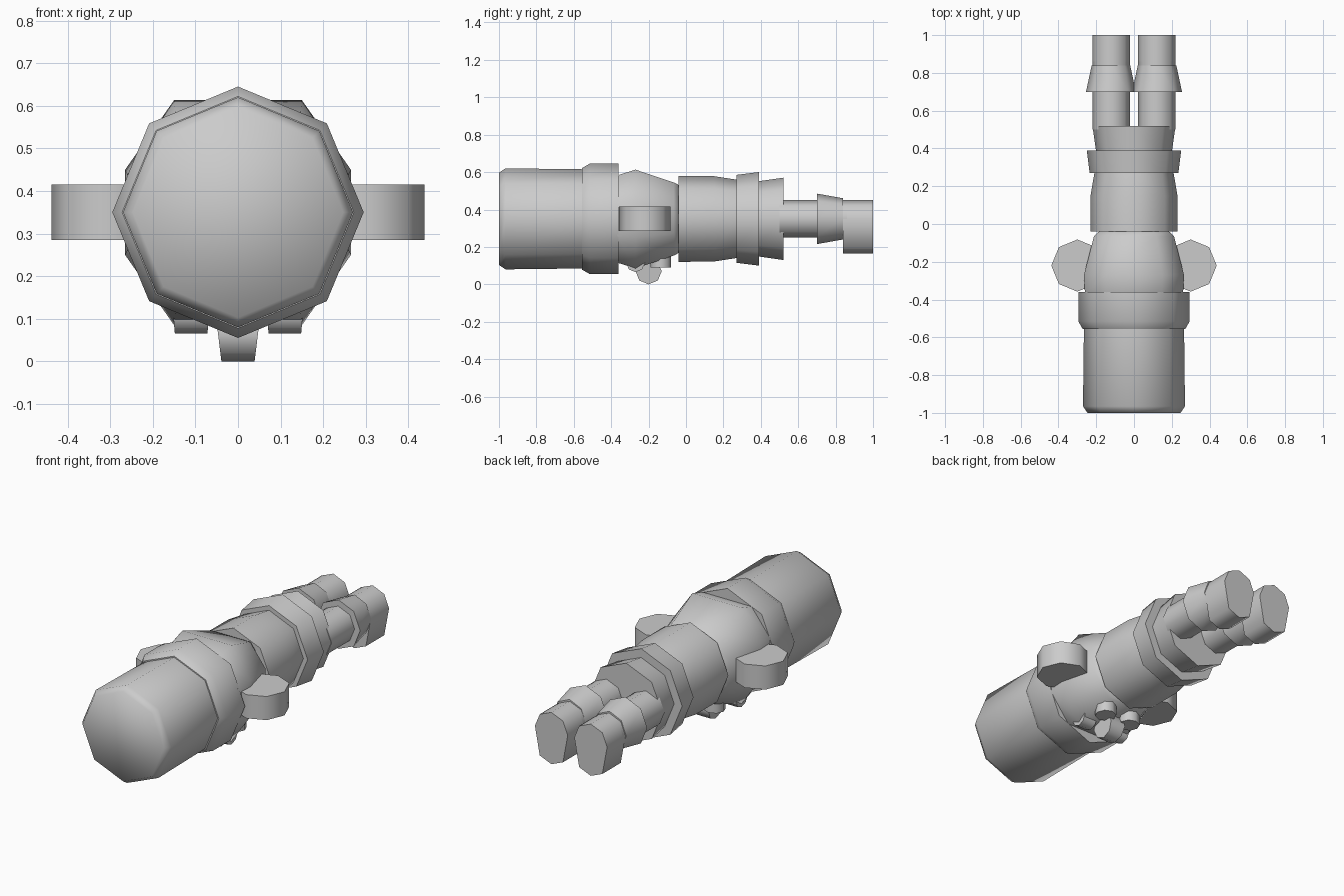
import bpy, bmesh, math
from mathutils import Vector, Matrix

if "Cube" in bpy.data.objects:
    bpy.data.objects.remove(bpy.data.objects["Cube"])

ZC = 0.35  # height of the figure's long axis


def octagon(r=1.0):
    return [(r * math.cos(i * math.pi / 4), r * math.sin(i * math.pi / 4)) for i in range(8)]


def finish(bm, name):
    bmesh.ops.recalc_face_normals(bm, faces=bm.faces)
    me = bpy.data.meshes.new(name)
    bm.to_mesh(me)
    bm.free()
    ob = bpy.data.objects.new(name, me)
    bpy.context.collection.objects.link(ob)
    bpy.ops.object.select_all(action='DESELECT')
    ob.select_set(True)
    bpy.context.view_layer.objects.active = ob
    bpy.ops.object.shade_smooth_by_angle(angle=math.radians(60))
    return ob


def loft(name, section, stations, cx=0.0, cz=ZC):
    """Loft an (x, z) section along y; stations are (y, x scale, z scale)."""
    bm = bmesh.new()
    rings = [[bm.verts.new((cx + x * sx, y, cz + z * sz)) for x, z in section]
             for y, sx, sz in stations]
    n = len(section)
    for a, b in zip(rings, rings[1:]):
        for i in range(n):
            j = (i + 1) % n
            bm.faces.new((a[i], a[j], b[j], b[i]))
    bm.faces.new(rings[0])
    bm.faces.new(rings[-1])
    return finish(bm, name)


def drum(name, centre, r, depth, axis='Z', taper=0.0):
    """Eight-sided drum; taper narrows an x-axis drum towards the bottom."""
    bm = bmesh.new()
    bmesh.ops.create_cone(bm, cap_ends=True, segments=8, radius1=r, radius2=r, depth=depth)
    if axis == 'X':
        bm.transform(Matrix.Rotation(math.pi / 2, 4, 'Y'))
    for v in bm.verts:
        v.co.x *= 1 + taper * v.co.z / r
        v.co += Vector(centre)
    return finish(bm, name)


O = octagon()

# Hat, crown and brim
loft("hat_crown", O, [(-1, .247, .247), (-.965, .27, .27), (-.54, .265, .265)])
loft("hat_brim", O, [(-.555, .272, .272), (-.515, .295, .295), (-.36, .295, .295)])

# Head with flat-topped section, tapering to the neck
head = [(.15, .263), (.265, .1), (.265, -.1), (.15, -.265),
        (-.15, -.265), (-.265, -.1), (-.265, .1), (-.15, .263)]
loft("head", head, [(-.37, .98, .88), (-.27, 1, 1), (-.065, .8, .74), (-.035, .68, .68)])

# Torso, belt, hips
loft("torso", O, [(-.04, .23, .23), (.15, .23, .228), (.28, .208, .208)])
loft("belt", O, [(.27, .235, .235), (.39, .25, .25)])
loft("hips", O, [(.38, .2, .2), (.52, .22, .22)])

# Nose
drum("nose", (0, -.2, .07), .07, .095, 'X', .18)

# Shoe section is an octagon stretched downwards
shoe = [(x, z if z > -.01 else z - .85) for x, z in O]

for s, side in ((-1, "left"), (1, "right")):
    # Hands, eyes and moustache halves
    drum("hand_" + side, (s * .3, -.22, .35), .138, .13)
    drum("eye_" + side, (s * .11, -.27, .115), .05, .085, 'X', .1)
    drum("moustache_" + side, (s * .08, -.135, .125), .056, .07)
    # Leg, cuff and shoe
    loft("leg_" + side, O, [(.5, .1, .1), (.86, .1, .1)], cx=s * .12)
    loft("trouser_cuff_" + side, O, [(.7, .132, .135), (.84, .102, .11)], cx=s * .122)
    loft("shoe_" + side, shoe, [(.84, .1, .1), (1, .1, .1)], cx=s * .12)
